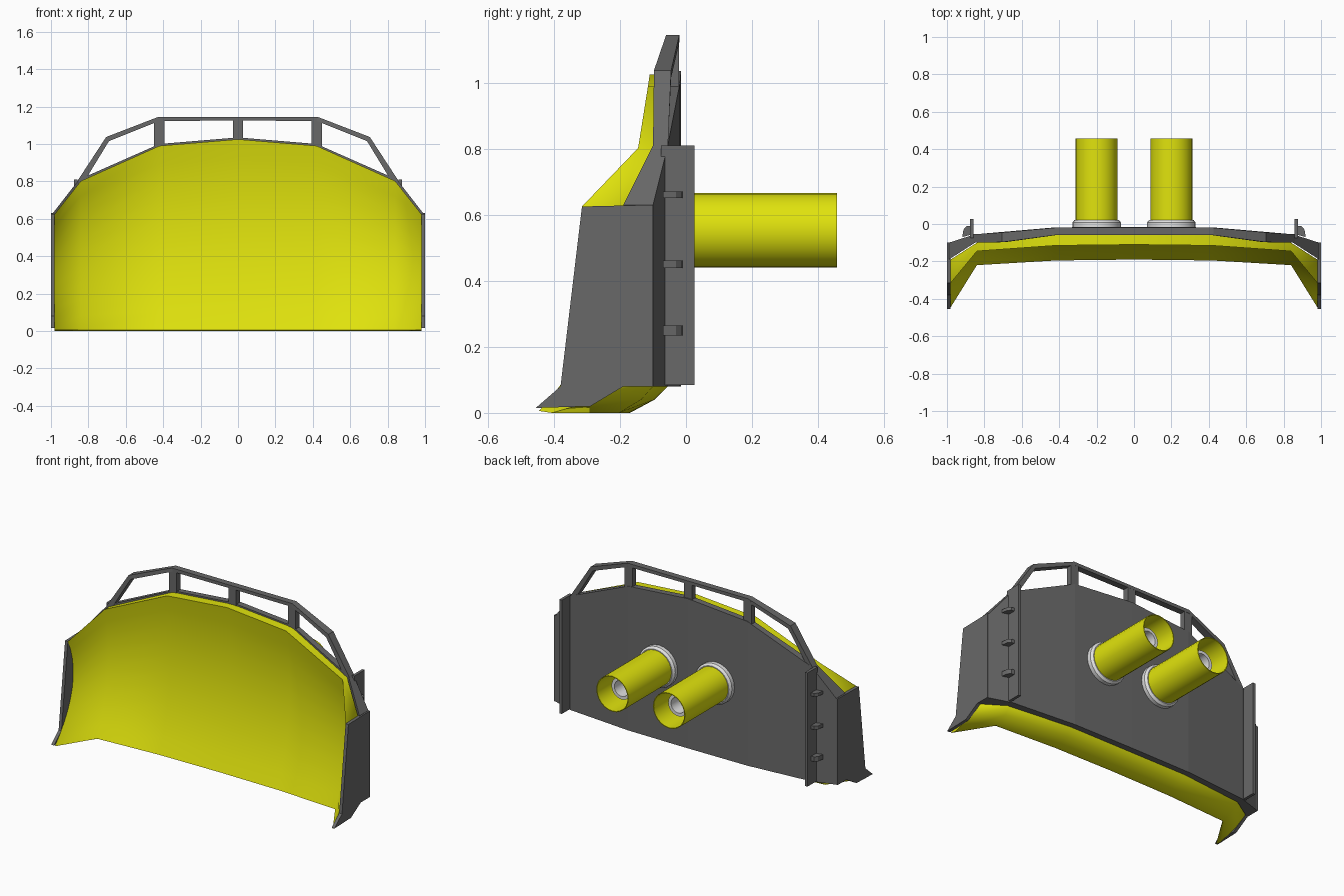
import bpy, bmesh, math

cube = bpy.data.objects.get("Cube")
if cube:
    bpy.data.objects.remove(cube, do_unlink=True)


def material(name, rgb, rough=0.6):
    m = bpy.data.materials.new(name)
    m.use_nodes = True
    m.diffuse_color = (*rgb, 1)
    bsdf = m.node_tree.nodes["Principled BSDF"]
    bsdf.inputs["Base Color"].default_value = (*rgb, 1)
    bsdf.inputs["Roughness"].default_value = rough
    return m


YELLOW = material("yellow paint", (0.75, 0.77, 0.004))
GREY = material("dark grey steel", (0.14, 0.14, 0.14))
WHITE = material("light grey metal", (0.75, 0.75, 0.75))


def loft(name, rings, mat, closed=False, smooth=None):
    """Skin equal-length rings of points; cap the ends unless closed."""
    bm = bmesh.new()
    vs = [[bm.verts.new(p) for p in r] for r in rings]
    n = len(rings[0])
    pairs = list(zip(vs, vs[1:])) + ([(vs[-1], vs[0])] if closed else [])
    for a, b in pairs:
        for i in range(n):
            j = (i + 1) % n
            bm.faces.new((a[i], a[j], b[j], b[i]))
    if not closed:
        bm.faces.new(vs[0])
        bm.faces.new(vs[-1])
    bmesh.ops.recalc_face_normals(bm, faces=bm.faces)
    me = bpy.data.meshes.new(name)
    bm.to_mesh(me)
    bm.free()
    me.materials.append(mat)
    ob = bpy.data.objects.new(name, me)
    bpy.context.collection.objects.link(ob)
    if smooth:
        bpy.ops.object.select_all(action='DESELECT')
        ob.select_set(True)
        bpy.context.view_layer.objects.active = ob
        bpy.ops.object.shade_smooth_by_angle(angle=math.radians(smooth))
    return ob


def mirrored(rings):
    """Rings listed outwards from +x; returns the full -x to +x run."""
    left = [[(-x, y, z) for x, y, z in r] for r in reversed(rings)]
    return left + (rings[1:] if rings[0][0][0] == 0 else rings)


def box(name, x0, x1, y0, y1, z0, z1, mat):
    ring = lambda z: [(x0, y0, z), (x1, y0, z), (x1, y1, z), (x0, y1, z)]
    return loft(name, [ring(z0), ring(z1)], mat)


def lathe(name, x, z, profile, mat, segs=24):
    """Revolve a closed (radius, y) profile about an axis along y."""
    rings = []
    for k in range(segs):
        a = math.tau * k / segs
        rings.append([(x + r * math.cos(a), y, z + r * math.sin(a)) for r, y in profile])
    return loft(name, rings, mat, closed=True, smooth=35)


# Curved blade: x, bottom y, top y, top z, hollow depth, back y
blade = []
for x, yb, yt, zt, depth, back in [
        (0, -0.19, -0.11, 1.025, 0.075, -0.055),
        (0.42, -0.195, -0.115, 0.99, 0.075, -0.055),
        (0.84, -0.22, -0.145, 0.802, 0.07, -0.10),
        (0.98, -0.445, -0.315, 0.625, 0.11, -0.19)]:
    ring = []
    for i in range(11):
        t = i / 10
        y = yb + (yt - yb) * t + depth * 4 * t * (1 - t)
        ring.append((x, y, 0.006 + (zt - 0.006) * t))
    ring += [(x, back, zt), (x, back, 0.08),
             (x, back + (yb - back) * 0.3, 0.04), (x, back + (yb - back) * 0.85, 0)]
    blade.append(ring)
loft("blade", mirrored(blade), YELLOW, smooth=62)

# Back plate with swept wings: x, front y, back y, top z
plate = [[(x, f, 0.08), (x, f, zt), (x, b, zt), (x, b, 0.08)]
         for x, f, b, zt in [(0, -0.055, -0.015, 1.035), (0.42, -0.055, -0.018, 1.0),
                             (0.85, -0.10, -0.055, 0.81), (0.99, -0.19, -0.10, 0.63)]]
loft("back_plate", mirrored(plate), GREY)

# Top guard rail: outer x, z, inner x, z, front y, back y
rail = [[(xo, f, zo), (xo, b, zo), (xi, b, zi), (xi, f, zi)]
        for xo, zo, xi, zi, f, b in [
            (0, 1.145, 0, 1.125, -0.06, -0.02),
            (0.425, 1.145, 0.42, 1.123, -0.06, -0.02),
            (0.705, 1.037, 0.69, 1.015, -0.097, -0.045),
            (0.86, 0.80, 0.815, 0.81, -0.10, -0.055)]]
loft("guard_rail", mirrored(rail), GREY)
for name, x in (("right", -0.42), ("centre", 0), ("left", 0.42)):
    box(name + "_rail_post", x - 0.028, x + 0.028, -0.058, -0.021, 0.98, 1.13, GREY)

# Side plates, hinge flanges and lugs
SIDE = [(-0.315, 0.625), (-0.10, 0.63), (-0.10, 0.08), (-0.19, 0.08),
        (-0.29, 0.02), (-0.455, 0.015), (-0.38, 0.08)]
LUG = [(0.865, -0.01), (0.895, -0.012), (0.912, -0.03), (0.918, -0.07), (0.865, -0.055)]
for name, s in (("right", -1), ("left", 1)):
    loft(name + "_side_plate",
         [[(s * x, y, z) for y, z in SIDE] for x in (0.98, 1.0)], GREY)
    xa, xb = sorted((s * 0.858, s * 0.876))
    box(name + "_hinge_flange", xa, xb, -0.075, 0.026, 0.085, 0.81, GREY)
    for i, (z, h) in enumerate(((0.25, 0.015), (0.45, 0.011), (0.66, 0.01))):
        loft(f"{name}_hinge_lug_{i + 1}",
             [[(s * x, y, zz) for x, y in LUG] for zz in (z - h, z + h)], GREY)

# Rear push tubes with collars and inner sleeves
for name, x in (("right", -0.2), ("left", 0.2)):
    lathe(name + "_push_tube", x, 0.553,
          [(0.113, -0.01), (0.113, 0.457), (0.108, 0.457), (0.108, -0.01)], YELLOW)
    lathe(name + "_collar", x, 0.553,
          [(0.13, -0.018), (0.13, 0.008), (0.118, 0.022), (0.10, 0.022), (0.10, -0.018)], WHITE)
    lathe(name + "_inner_sleeve", x, 0.553,
          [(0.07, -0.015), (0.07, 0.365), (0.05, 0.365), (0.05, -0.015)], WHITE)
